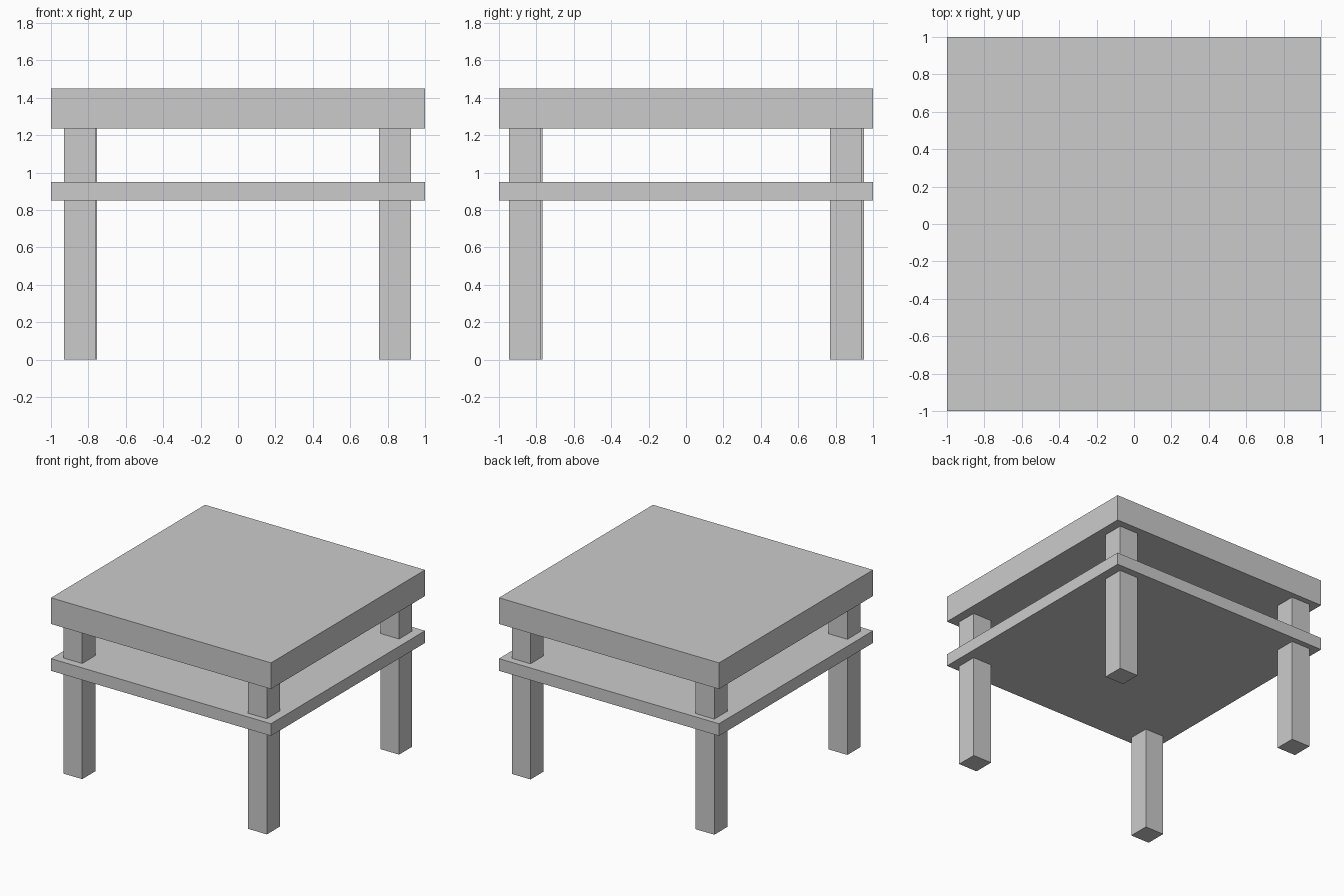
import bpy

if "Cube" in bpy.data.objects:
    bpy.data.objects.remove(bpy.data.objects["Cube"])


def box(name, x, y, z):
    """Box spanning the (min, max) ranges on each axis."""
    spans = (x, y, z)
    bpy.ops.mesh.primitive_cube_add(size=1, location=[(a + b) / 2 for a, b in spans])
    obj = bpy.context.object
    obj.name = name
    obj.scale = [b - a for a, b in spans]
    bpy.ops.object.transform_apply(location=False, rotation=False, scale=True)
    return obj


TOP_Z = (1.235, 1.45)
SHELF_Z = (0.85, 0.95)
LEG = 0.17

# Slabs
box("table_top", (-1, 1), (-1, 1), TOP_Z)
box("lower_shelf", (-1, 1), (-1, 1), SHELF_Z)

# Legs run through the shelf up to the top; centres are slightly uneven
leg_centres = {
    "front_left_leg": (-0.845, -0.852),
    "front_right_leg": (0.84, -0.861),
    "back_left_leg": (-0.84, 0.868),
    "back_right_leg": (0.84, 0.855),
}
for name, (cx, cy) in leg_centres.items():
    box(name, (cx - LEG / 2, cx + LEG / 2), (cy - LEG / 2, cy + LEG / 2), (0, TOP_Z[0]))
